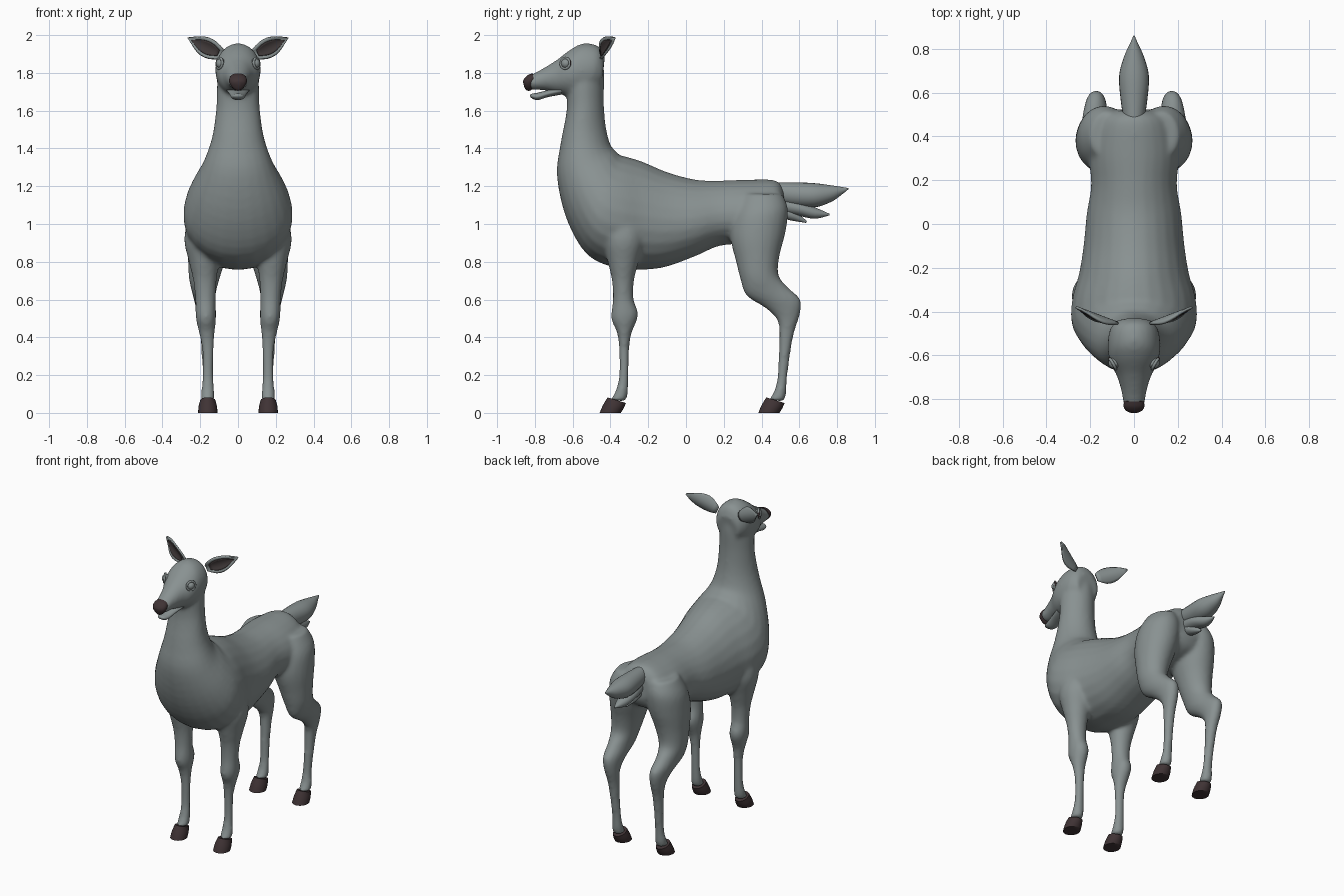
import bpy, bmesh, math
from mathutils import Vector

old = bpy.data.objects.get("Cube")
if old:
    bpy.data.objects.remove(old)


def material(name, rgb):
    m = bpy.data.materials.new(name)
    m.use_nodes = True
    m.diffuse_color = (*rgb, 1)
    bsdf = m.node_tree.nodes["Principled BSDF"]
    bsdf.inputs["Base Color"].default_value = (*rgb, 1)
    bsdf.inputs["Roughness"].default_value = 0.8
    return m


COAT = material("grey coat", (0.25, 0.285, 0.285))
HORN = material("dark hoof", (0.05, 0.033, 0.035))
INNER = material("dark inner ear", (0.05, 0.04, 0.04))


def catmull(stations, steps):
    """Smoothly fill in extra stations between the given ones."""
    pts = [Vector(s) for s in stations]
    out = []
    for i in range(len(pts) - 1):
        a, b, c = pts[max(i - 1, 0)], pts[i], pts[i + 1]
        d = pts[min(i + 2, len(pts) - 1)]
        for k in range(steps):
            t = k / steps
            out.append(b + (c - a) * (t / 2) + (2 * a - 5 * b + 4 * c - d) * (t * t / 2)
                       + (3 * b - a - 3 * c + d) * (t ** 3 / 2))
    return out + [pts[-1]]


def loft(bm, stations, mirror=False, sides=24, steps=4, bias=0.0):
    """Skin elliptical rings; a station is upper (y, z), lower (y, z), half width, x."""
    full = [tuple(s) + (0,) * (6 - len(s)) for s in stations]
    for sign in ((1, -1) if mirror else (1,)):
        rings = []
        for y1, z1, y2, z2, w, x in catmull(full, steps):
            ring = []
            for k in range(sides):
                a = math.tau * k / sides
                c, s = math.cos(a), math.sin(a)
                ring.append(bm.verts.new((
                    sign * (x + w * s * (1 - bias * c)),
                    (y1 + y2) / 2 + c * (y1 - y2) / 2,
                    (z1 + z2) / 2 + c * (z1 - z2) / 2)))
            rings.append(ring)
        for r, q in zip(rings, rings[1:]):
            for k in range(sides):
                n = (k + 1) % sides
                bm.faces.new((r[k], r[n], q[n], q[k]))
        bm.faces.new(rings[0])
        bm.faces.new(rings[-1])
    bmesh.ops.recalc_face_normals(bm, faces=bm.faces)


def finish(name, bm, mat, angle=60):
    me = bpy.data.meshes.new(name)
    bm.to_mesh(me)
    bm.free()
    me.materials.append(mat)
    ob = bpy.data.objects.new(name, me)
    bpy.context.collection.objects.link(ob)
    activate(ob)
    bpy.ops.object.shade_smooth_by_angle(angle=math.radians(angle))
    return ob


def activate(ob):
    bpy.ops.object.select_all(action='DESELECT')
    ob.select_set(True)
    bpy.context.view_layer.objects.active = ob


def part(name, stations, mat, **kw):
    bm = bmesh.new()
    loft(bm, stations, **kw)
    return finish(name, bm, mat)


# Body: torso and neck, head and four legs fused into one skin
torso = [(.515, 1.19, .525, 1.02, .09), (.47, 1.232, .48, .95, .165),
         (.33, 1.235, .34, .9, .205), (.18, 1.23, .18, .885, .195),
         (.05, 1.235, .05, .83, .215), (-.1, 1.275, -.1, .775, .23),
         (-.23, 1.33, -.22, .758, .25), (-.31, 1.355, -.36, .765, .28),
         (-.35, 1.365, -.52, .835, .285), (-.37, 1.385, -.63, 1.02, .245),
         (-.4, 1.42, -.683, 1.25, .18), (-.425, 1.52, -.665, 1.42, .135),
         (-.435, 1.65, -.632, 1.6, .114), (-.432, 1.78, -.63, 1.73, .11),
         (-.44, 1.87, -.6, 1.84, .095)]
head = [(-.43, 1.88, -.45, 1.72, .08), (-.46, 1.94, -.52, 1.68, .113),
        (-.54, 1.957, -.6, 1.67, .12), (-.61, 1.925, -.66, 1.685, .108),
        (-.68, 1.872, -.7, 1.695, .08), (-.76, 1.822, -.75, 1.708, .06),
        (-.82, 1.79, -.81, 1.71, .049), (-.85, 1.77, -.835, 1.72, .034)]
front_leg = [(-.42, 1.05, -.24, 1.05, .08, .18), (-.44, .92, -.22, .92, .1, .185),
             (-.415, .8, -.25, .8, .08, .18), (-.392, .7, -.275, .7, .062, .175),
             (-.387, .6, -.277, .6, .054, .172), (-.397, .5, -.252, .52, .054, .17),
             (-.367, .43, -.288, .42, .042, .165), (-.355, .34, -.3, .34, .031, .16),
             (-.354, .2, -.304, .2, .029, .16), (-.372, .12, -.308, .1, .035, .16),
             (-.4, .07, -.32, .06, .036, .16)]
hind_leg = [(.3, 1.16, .51, 1.16, .08, .12), (.25, 1.05, .54, 1.08, .118, .135),
            (.235, .93, .528, .96, .122, .145), (.265, .8, .495, .83, .1, .165),
            (.29, .7, .49, .73, .082, .178), (.32, .62, .54, .665, .064, .18),
            (.42, .555, .607, .6, .053, .175), (.483, .49, .603, .52, .043, .17),
            (.493, .4, .567, .4, .034, .165), (.485, .2, .537, .2, .029, .16),
            (.468, .12, .53, .1, .035, .16), (.438, .07, .52, .06, .036, .16)]
bm = bmesh.new()
loft(bm, torso, bias=.12)
loft(bm, head)
loft(bm, front_leg, mirror=True)
loft(bm, hind_leg, mirror=True)
body = finish("body", bm, COAT)
remesh = body.modifiers.new("fuse", 'REMESH')
remesh.mode = 'VOXEL'
remesh.voxel_size = 0.012
remesh.use_smooth_shade = True
relax = body.modifiers.new("relax", 'SMOOTH')
relax.factor = 0.5
relax.iterations = 8
activate(body)
bpy.ops.object.convert(target='MESH')
for poly in body.data.polygons:
    poly.use_smooth = True

# Lower jaw and nose pad
part("lower_jaw", [(-.66, 1.73, -.66, 1.685, .06), (-.73, 1.71, -.73, 1.672, .046),
                   (-.785, 1.695, -.785, 1.656, .037), (-.815, 1.69, -.815, 1.665, .027),
                   (-.825, 1.684, -.825, 1.675, .01)], COAT)
part("nose", [(-.81, 1.798, -.805, 1.72, .042), (-.835, 1.79, -.825, 1.706, .046),
              (-.855, 1.772, -.845, 1.708, .036), (-.864, 1.755, -.856, 1.725, .016)],
     HORN, bias=-.3)

# Hooves: the hind pair repeats the front pair further back
hoof = [(-.415, .082, -.318, .052, .04, .16), (-.44, .04, -.33, .025, .049, .16),
        (-.457, 0, -.345, 0, .051, .16)]
for name, shift in (("front_hooves", 0), ("hind_hooves", .84)):
    moved = [(a + shift, b, c + shift, d, w, x) for a, b, c, d, w, x in hoof]
    part(name, moved, HORN, mirror=True)

# Tail: one long tuft above two shorter ones
part("tail_upper", [(.46, 1.22, .47, 1.12, .045), (.56, 1.22, .56, 1.095, .06),
                    (.67, 1.217, .68, 1.088, .068), (.76, 1.206, .77, 1.118, .045),
                    (.82, 1.197, .82, 1.152, .02), (.86, 1.19, .86, 1.184, .003)], COAT)
part("tail_middle", [(.49, 1.15, .49, 1.06, .04), (.6, 1.12, .59, 1.045, .05),
                     (.69, 1.085, .68, 1.028, .035), (.76, 1.054, .76, 1.046, .004)], COAT)
part("tail_lower", [(.49, 1.11, .49, 1.04, .03), (.56, 1.08, .55, 1.02, .035),
                    (.64, 1.016, .635, 1.006, .004)], COAT)


def leaf(name, base, tip, facing, half, lift, mat, thick):
    """Cupped leaf blade, mirrored to both sides."""
    base, tip = Vector(base), Vector(tip)
    axis = tip - base
    normal = Vector(facing).normalized()
    across = normal.cross(axis).normalized()
    normal = axis.cross(across).normalized()
    widths = [.45, .72, .92, 1, .97, .85, .62, .35, .05]
    cols = 9
    bm = bmesh.new()
    for sign in (1, -1):
        grid = []
        for i, w in enumerate(widths):
            row = []
            for j in range(cols):
                v = (2 * j / (cols - 1) - 1) * w
                p = (base + axis * (i / (len(widths) - 1)) + across * (v * half)
                     + normal * (0.024 * (v * half / 0.05) ** 2 + lift))
                row.append(bm.verts.new((sign * p.x, p.y, p.z)))
            grid.append(row)
        for r, q in zip(grid, grid[1:]):
            for j in range(cols - 1):
                quad = (r[j], r[j + 1], q[j + 1], q[j])
                bm.faces.new(quad if sign > 0 else quad[::-1])
    ob = finish(name, bm, mat)
    solid = ob.modifiers.new("thickness", 'SOLIDIFY')
    solid.thickness = thick
    solid.offset = 0
    activate(ob)
    bpy.ops.object.convert(target='MESH')


# Ears with dark hollow insides
leaf("ears", (.08, -.45, 1.895), (.265, -.38, 1.985), (.45, -.89, .1), .05, 0, COAT, .012)
leaf("ear_insides", (.1, -.443, 1.905), (.243, -.388, 1.972), (.45, -.89, .1), .034, .009,
     INNER, .006)

# Eyes: eyeballs inside raised lids, with a dark lash at the back corner
for side, sign in (("left", 1), ("right", -1)):
    spot = Vector((sign * .091, -.635, 1.85))
    out = Vector((sign * .85, -.5, .1))
    bpy.ops.mesh.primitive_uv_sphere_add(segments=20, ring_count=12, radius=.026, location=spot)
    eye = bpy.context.object
    bpy.ops.mesh.primitive_torus_add(major_segments=24, minor_segments=8, major_radius=.028,
                                     minor_radius=.007, location=spot + out * .008,
                                     rotation=out.to_track_quat('Z', 'Y').to_euler())
    lid = bpy.context.object
    for ob, label in ((eye, "eye"), (lid, "eyelid")):
        ob.name = side + "_" + label
        ob.data.materials.append(COAT)
        activate(ob)
        bpy.ops.object.shade_smooth()
    lid.data.materials.append(HORN)
    for poly in lid.data.polygons:
        if (lid.matrix_basis @ poly.center).y > spot.y + .022:
            poly.material_index = 1
